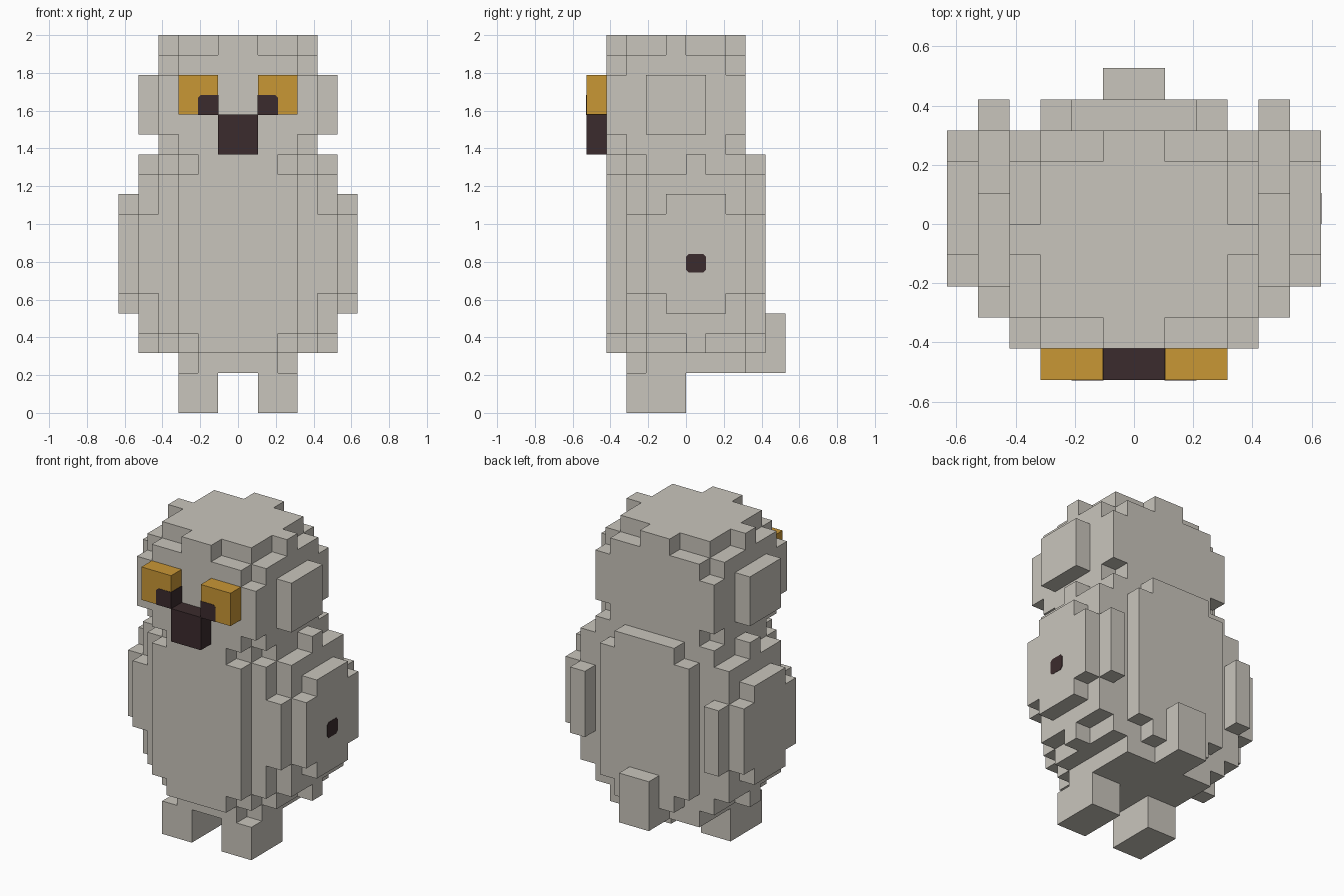
import bpy
import bmesh
import math
from itertools import product
from mathutils import Vector

U = 2 / 19  # one block

cube = bpy.data.objects.get("Cube")
if cube:
    bpy.data.objects.remove(cube, do_unlink=True)


def material(name, rgb):
    m = bpy.data.materials.new(name)
    m.use_nodes = True
    m.diffuse_color = (*rgb, 1)
    m.node_tree.nodes["Principled BSDF"].inputs["Base Color"].default_value = (*rgb, 1)
    return m


feather = material("pale_grey_feather", (0.584, 0.558, 0.503))
amber = material("amber_eye", (0.584, 0.309, 0.036))
dark = material("dark_brown", (0.044, 0.024, 0.026))


def finish(name, bm, mat):
    bmesh.ops.recalc_face_normals(bm, faces=bm.faces)
    bmesh.ops.scale(bm, vec=(U, U, U), verts=bm.verts)
    mesh = bpy.data.meshes.new(name)
    bm.to_mesh(mesh)
    bm.free()
    mesh.materials.append(mat)
    obj = bpy.data.objects.new(name, mesh)
    bpy.context.collection.objects.link(obj)
    return obj


def blocks(name, mat, *boxes):
    """Fuse boxes (x0, x1, y0, y1, z0, z1), in whole blocks, into one outer skin."""
    cells = set()
    for x0, x1, y0, y1, z0, z1 in boxes:
        cells.update(product(range(x0, x1), range(y0, y1), range(z0, z1)))
    bm = bmesh.new()
    for cell in cells:
        for axis, side in product(range(3), (0, 1)):
            near = list(cell)
            near[axis] += 2 * side - 1
            if tuple(near) in cells:
                continue
            a, b = [Vector([i == k for i in range(3)]) for k in range(3) if k != axis]
            o = Vector(cell)
            o[axis] += side
            bm.faces.new([bm.verts.new(p) for p in (o, o + a, o + a + b, o + b)])
    bmesh.ops.remove_doubles(bm, verts=bm.verts, dist=0.001)
    bmesh.ops.recalc_face_normals(bm, faces=bm.faces)
    bmesh.ops.dissolve_limit(bm, angle_limit=math.radians(1), verts=bm.verts, edges=bm.edges)
    return finish(name, bm, mat)


def plate(name, low, high, axis, rounded):
    """Thin dark box; edges along axis whose middle passes the rule are chamfered."""
    low, high = Vector(low), Vector(high)
    bm = bmesh.new()
    bmesh.ops.create_cube(bm, size=1)
    for v in bm.verts:
        v.co = [(l + h) / 2 + c * (h - l) for l, h, c in zip(low, high, v.co)]
    edges = [e for e in bm.edges
             if abs(e.verts[0].co[axis] - e.verts[1].co[axis]) > 0.001
             and rounded((e.verts[0].co + e.verts[1].co) / 2)]
    bmesh.ops.bevel(bm, geom=edges, offset=0.14, segments=1, affect='EDGES')
    return finish(name, bm, dark)


def wide(half, y0, y1, z0, z1):
    return (-half, half, y0, y1, z0, z1)


# Body: stepped barrel with flat belly and back
blocks("body", feather,
       wide(2, -3, 3, 2, 14), wide(3, -2, 3, 2, 14),
       wide(2, -4, 4, 3, 13), wide(3, -3, 3, 3, 13),
       wide(4, -2, 3, 3, 13), wide(5, 0, 1, 3, 13),
       wide(3, -4, 4, 4, 12), wide(4, -3, 3, 4, 12),
       wide(5, -2, 3, 4, 12))

# Head: box with stepped crown and chin
blocks("head", feather,
       wide(4, -4, 3, 14, 17),
       wide(3, -4, 3, 13, 18), wide(4, -3, 2, 13, 18),
       wide(1, -4, 3, 18, 19), wide(3, -3, 2, 18, 19), wide(4, -1, 0, 18, 19))

blocks("tail", feather, wide(1, 3, 5, 2, 5))
blocks("beak", dark, wide(1, -5, -4, 13, 15))

# Paired parts
for side, s in (("left", 1), ("right", -1)):
    def pair(x0, x1, *rest):
        return (*sorted((s * x0, s * x1)), *rest)

    blocks(side + "_foot", feather, pair(1, 3, -3, 0, 0, 2))
    blocks(side + "_wing_base", feather, pair(4, 5, -3, 4, 6, 10))
    blocks(side + "_wing", feather, pair(5, 6, -1, 2, 5, 11), pair(5, 6, -2, 3, 6, 10))
    blocks(side + "_cheek", feather, pair(4, 5, -2, 1, 14, 17))
    blocks(side + "_eye", amber, pair(1, 3, -5, -4, 15, 17))
    x0, x1 = sorted((s * 0.98, s * 2))
    plate(side + "_pupil", (x0, -5.02, 14.99), (x1, -4, 16), 1,
          lambda p: p.z > 15.5 and abs(p.x) > 1.5)

# Dark spot on one wing
plate("wing_spot", (5.98, 0, 7.05), (6.02, 1, 8), 0, lambda p: True)
